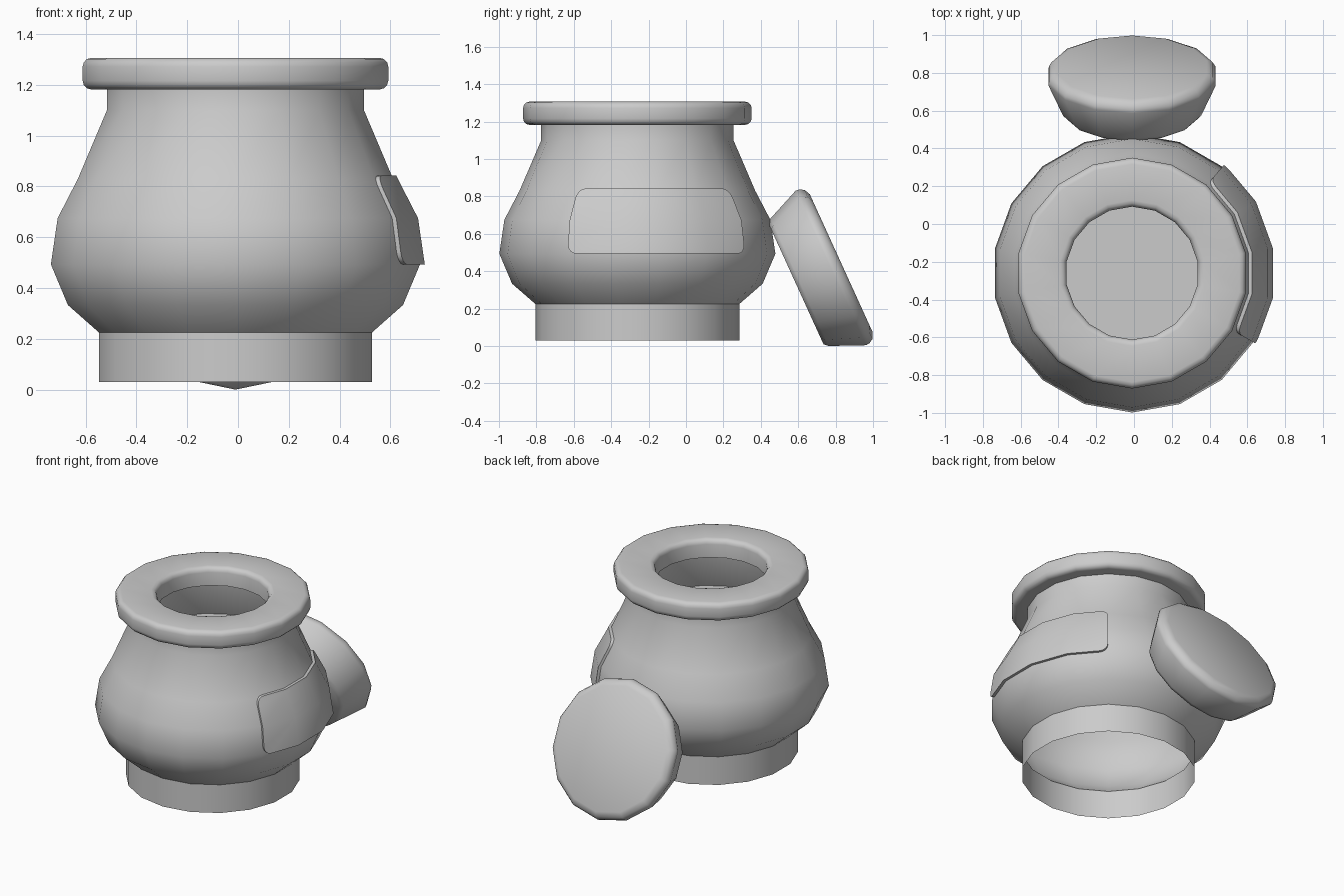
import bpy, bmesh
from math import sin, cos, pi, radians
from mathutils import Vector

if "Cube" in bpy.data.objects:
    bpy.data.objects.remove(bpy.data.objects["Cube"])

CX, CY = -0.01, -0.26          # pot axis
BODY = [(0.545, 0.224), (0.67, 0.333), (0.738, 0.493), (0.711, 0.675),
        (0.63, 0.83), (0.514, 1.10), (0.514, 1.183)]


def finish(name, bm, loc=(0, 0, 0), rot=(0, 0, 0), angle=38):
    me = bpy.data.meshes.new(name)
    bm.to_mesh(me)
    bm.free()
    me.shade_smooth()
    me.set_sharp_from_angle(angle=radians(angle))
    ob = bpy.data.objects.new(name, me)
    bpy.context.collection.objects.link(ob)
    ob.location, ob.rotation_euler = loc, rot
    return ob


def lathe(name, profile, sides, loc, rot=(0, 0, 0), closed=False,
          cap_low=False, cap_high=False, angle=38):
    bm = bmesh.new()
    rings = [[bm.verts.new((r * cos(2 * pi * i / sides - pi / 2),
                            r * sin(2 * pi * i / sides - pi / 2), z))
              for i in range(sides)] for r, z in profile]
    pairs = list(zip(rings, rings[1:]))
    if closed:
        pairs.append((rings[-1], rings[0]))
    for a, b in pairs:
        for i in range(sides):
            j = (i + 1) % sides
            bm.faces.new((a[i], a[j], b[j], b[i]))
    if cap_low:
        bm.faces.new(rings[0][::-1])
    if cap_high:
        bm.faces.new(rings[-1])
    return finish(name, bm, loc, rot, angle)


pot = (CX, CY, 0)

# Pot body, open underneath, and hollow foot ring below it
lathe("pot_body", BODY, 18, pot)
lathe("foot_ring", [(0.545, 0.03), (0.545, 0.224)], 18, pot)

# Surface of the contents seen through the mouth
lathe("pot_contents", [(0.612, 0.868), (0.30, 0.868)], 18, pot, cap_high=True)

# Rim: rounded outside and on top, sharp at the inner lower edge
R0, R1, Z0, Z1, B = 0.352, 0.611, 1.182, 1.306, 0.034
rim = [(R0, Z0)]
for cr, cz, start in ((R1 - B, Z0 + B, -90), (R1 - B, Z1 - B, 0),
                      (R0 + B, Z1 - B, 90)):
    for k in range(4):
        t = radians(start + 30 * k)
        rim.append((cr + B * cos(t), cz + B * sin(t)))
lathe("pot_rim", rim, 18, pot, closed=True, angle=45)

# Stopper leaning on the back of the pot
lathe("stopper", [(0.355, 0), (0.375, 0.022), (0.454, 0.205), (0.452, 0.225),
                  (0.438, 0.25), (0.405, 0.266)], 14,
      (CX, 0.588, 0.332), (radians(-65.5), 0, 0), cap_low=True, cap_high=True, angle=50)


# Label: rounded rectangle drawn in (angle, height), then wrapped on the facets
def wrap(a, z, off):
    for (r0, z0), (r1, z1) in zip(BODY, BODY[1:]):
        if z0 <= z <= z1:
            r = r0 + (r1 - r0) * (z - z0) / (z1 - z0) + off
            break
    step = radians(20)
    d = (a + radians(10)) % step - step / 2
    r *= cos(step / 2) / cos(d)
    return Vector((r * cos(a), r * sin(a), z))


bm = bmesh.new()
A0, A1, H0, H1, RA, RH = radians(-29.7), radians(49.7), 0.493, 0.842, 0.07, 0.05
verts = []
for ca, ch, start in ((A1 - RA, H0 + RH, -90), (A1 - RA, H1 - RH, 0),
                      (A0 + RA, H1 - RH, 90), (A0 + RA, H0 + RH, 180)):
    for k in range(5):
        t = radians(start + 22.5 * k)
        verts.append(bm.verts.new((ca + RA * cos(t), ch + RH * sin(t), -0.006)))
bm.faces.new(verts)
cuts = [((radians(a), 0, 0), (1, 0, 0)) for a in (-10, 10, 30)]
cuts += [((0, h, 0), (0, 1, 0)) for h in (0.675, 0.83)]
for co, no in cuts:
    bmesh.ops.bisect_plane(bm, geom=bm.verts[:] + bm.edges[:] + bm.faces[:],
                           plane_co=co, plane_no=no, dist=1e-5)
ext = bmesh.ops.extrude_face_region(bm, geom=bm.faces[:], use_keep_orig=True)
for v in ext["geom"]:
    if isinstance(v, bmesh.types.BMVert):
        v.co.z = 0.019
for v in bm.verts:
    v.co = wrap(*v.co)
bmesh.ops.recalc_face_normals(bm, faces=bm.faces[:])
finish("label_plate", bm, pot)
